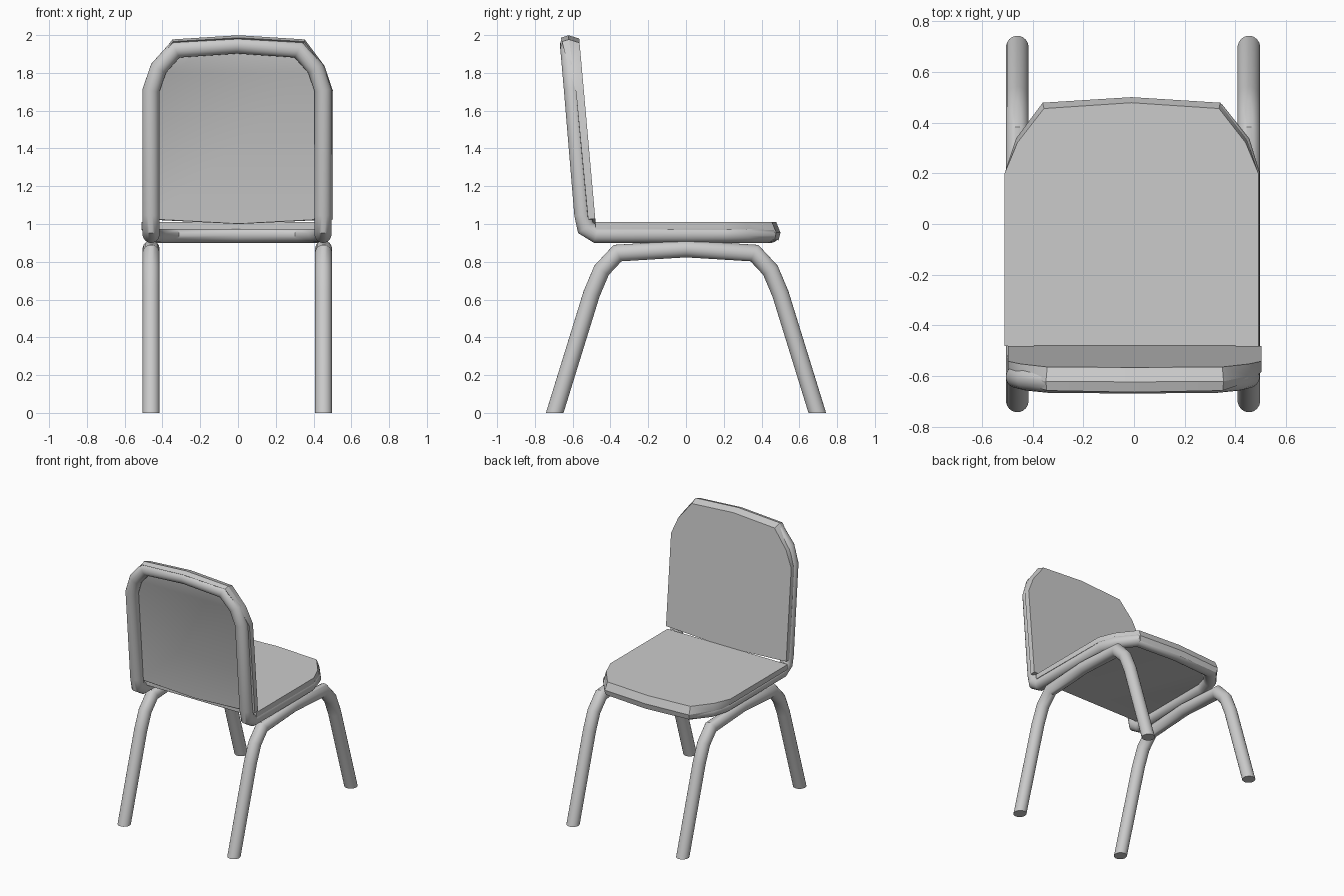
import bpy, bmesh, math
from mathutils import Vector

if "Cube" in bpy.data.objects:
    bpy.data.objects.remove(bpy.data.objects["Cube"])

R = 0.045      # tube radius
SIDES = 20


def finish(name, bm, loc, rot=(0, 0, 0), mirror=None, angle=40):
    bmesh.ops.recalc_face_normals(bm, faces=bm.faces)
    me = bpy.data.meshes.new(name)
    bm.to_mesh(me)
    bm.free()
    ob = bpy.data.objects.new(name, me)
    bpy.context.collection.objects.link(ob)
    ob.location, ob.rotation_euler = loc, rot
    if mirror is not None:
        mod = ob.modifiers.new("mirror", 'MIRROR')
        mod.use_axis = [i == mirror for i in range(3)]
        mod.merge_threshold = 0.001
    bpy.context.view_layer.objects.active = ob
    for o in bpy.context.selected_objects:
        o.select_set(False)
    ob.select_set(True)
    bpy.ops.object.shade_smooth_by_angle(angle=math.radians(angle))
    return ob


def tube(name, path, start_n, end_n, loc, mirror, cap):
    """Half a mitred tube; its ends are cut by the given plane normals."""
    pts = [Vector(p) for p in path]
    dirs = [(b - a).normalized() for a, b in zip(pts, pts[1:])]
    normals = ([Vector(start_n)]
               + [(a + b).normalized() for a, b in zip(dirs, dirs[1:])]
               + [Vector(end_n)])
    u = dirs[0].orthogonal().normalized()
    v = dirs[0].cross(u)
    ring = [pts[0] + R * (math.cos(t) * u + math.sin(t) * v)
            for t in (2 * math.pi * i / SIDES for i in range(SIDES))]
    bm = bmesh.new()
    prev = None
    for i, (p, n) in enumerate(zip(pts, normals)):
        d = dirs[max(i - 1, 0)]
        ring = [q + d * ((p - q).dot(n) / d.dot(n)) for q in ring]
        cur = [bm.verts.new(q) for q in ring]
        if prev:
            for k in range(SIDES):
                j = (k + 1) % SIDES
                bm.faces.new((prev[k], prev[j], cur[j], cur[k]))
        elif cap:
            bm.faces.new(cur)
        prev = cur
    return finish(name, bm, loc, mirror=mirror)


def panel(name, loc, rot, dip):
    """Padded slab with a lip that wraps down over the rounded end."""
    halves = [
        # face outline
        [(0, -.48 - dip, 0), (.50, -.48, 0), (.50, .20, 0),
         (.450, .320, 0), (.345, .455, 0), (0, .478, 0)],
        # outer rim
        [(0, -.48 - dip, -.02), (.50, -.48, -.02), (.50, .20, -.03),
         (.455, .337, -.045), (.350, .478, -.055), (0, .50, -.055)],
        # lower lip
        [(0, -.48 - dip, -.035), (.50, -.48, -.038), (.50, .20, -.042),
         (.450, .332, -.07), (.347, .470, -.092), (0, .490, -.097)],
        # underside
        [(0, -.478 - dip, -.04), (.46, -.478, -.04), (.46, .20, -.04),
         (.42, .30, -.04), (.33, .43, -.04), (0, .445, -.04)],
    ]
    bm = bmesh.new()
    loops = []
    for h in halves:
        full = h + [(-x, y, z) for x, y, z in reversed(h[1:-1])]
        loops.append([bm.verts.new(p) for p in full])
    bm.faces.new(loops[0])
    bm.faces.new(loops[-1])
    n = len(loops[0])
    for a, b in zip(loops, loops[1:]):
        for i in range(n):
            j = (i + 1) % n
            bm.faces.new((a[i], a[j], b[j], b[i]))
    return finish(name, bm, loc, rot, angle=25)


# Leg tubes: one bent arch per side, mirrored front to back
leg = [(0, -.695, 0), (0, -.50, .63), (0, -.447, .755), (0, -.362, .846), (0, 0, .868)]
for name, x in (("left_legs", -.46), ("right_legs", .453)):
    tube(name, leg, (0, 0, 1), (0, 1, 0), (x, 0, 0), 1, True)

# Seat and back frame: one continuous bent tube, mirrored left to right
frame = [(0, .448, .945), (.33, .428, .945), (.42, .315, .945), (.455, .20, .945),
         (.455, -.475, .945), (.455, -.532, .98), (.455, -.547, 1.05),
         (.455, -.602, 1.71), (.415, -.612, 1.825), (.325, -.621, 1.925),
         (0, -.623, 1.947)]
tube("seat_back_frame", frame, (1, 0, 0), (1, 0, 0), (-.005, 0, 0), 0, False)

# Seat and backrest panels
panel("seat", (-.01, 0, 1.01), (0, 0, 0), 0)
panel("backrest", (.003, -.523, 1.506), (math.radians(84.9), 0, math.pi), .025)
